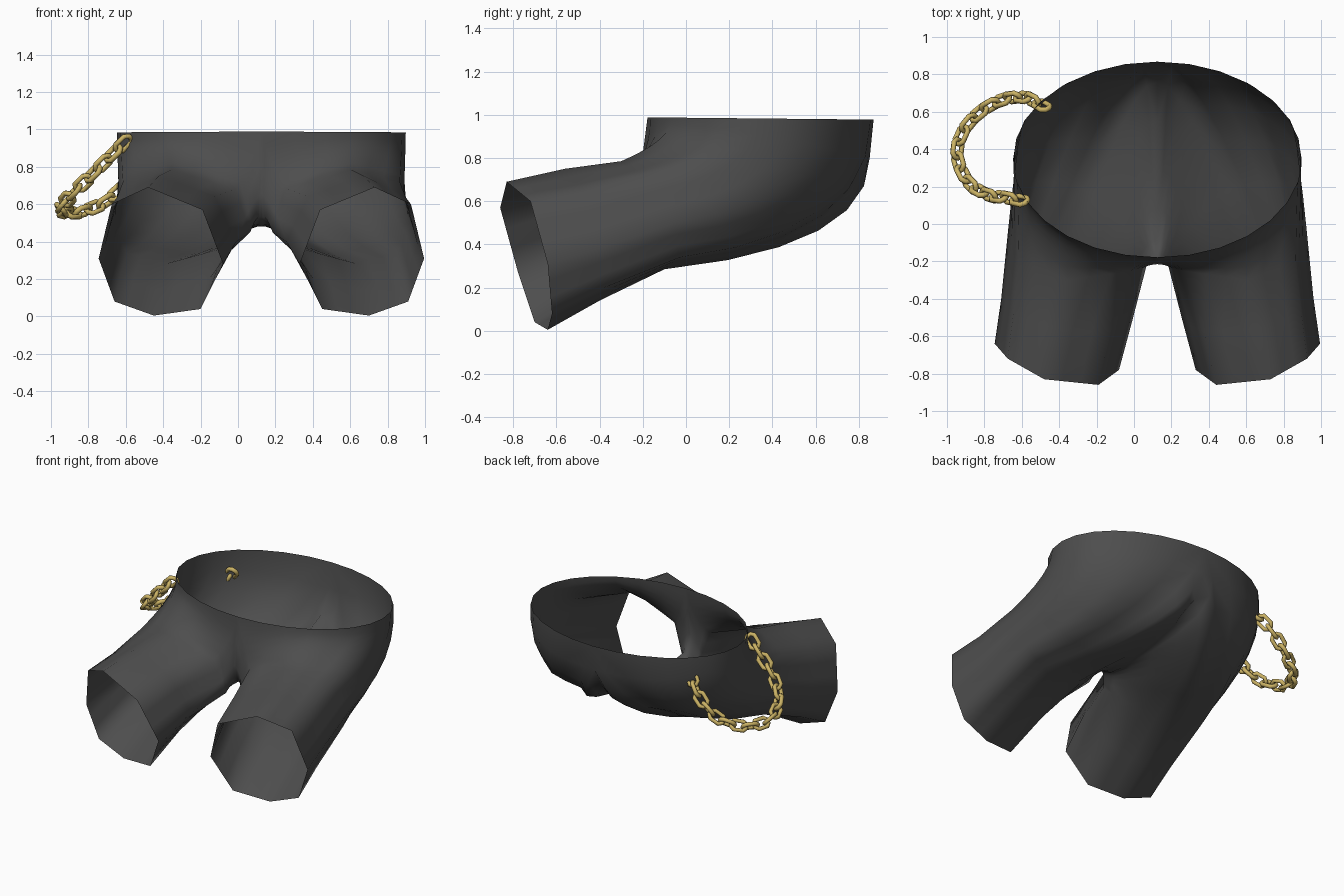
import bpy, bmesh, math
from mathutils import Vector, Quaternion

if "Cube" in bpy.data.objects:
    bpy.data.objects.remove(bpy.data.objects["Cube"])


def material(name, rgb):
    m = bpy.data.materials.new(name)
    m.diffuse_color = (*rgb, 1)
    m.use_nodes = True
    m.node_tree.nodes["Principled BSDF"].inputs["Base Color"].default_value = m.diffuse_color
    return m


def make_object(name, bm, mat, angle):
    me = bpy.data.meshes.new(name)
    bm.to_mesh(me)
    bm.free()
    me.materials.append(mat)
    ob = bpy.data.objects.new(name, me)
    bpy.context.collection.objects.link(ob)
    bpy.ops.object.select_all(action='DESELECT')
    ob.select_set(True)
    bpy.context.view_layer.objects.active = ob
    bpy.ops.object.shade_smooth_by_angle(angle=math.radians(angle))
    return ob


cloth = material("charcoal cloth", (0.075, 0.075, 0.075))
gold = material("gold metal", (0.60, 0.45, 0.13))

# ---- Shorts: one half lofted from leg opening to waist and centre seam ----
# Octagonal leg sections: inner top, top, outer top, outer,
# outer bottom, bottom, inner bottom, inner
hem = [(.315, -.86, .57), (.605, -.83, .69), (.80, -.72, .60), (.87, -.64, .31),
       (.785, -.62, .08), (.575, -.64, .005), (.325, -.70, .04), (.205, -.78, .28)]
knee = [(.25, -.58, .64), (.55, -.56, .75), (.77, -.48, .64), (.835, -.40, .38),
        (.76, -.38, .20), (.55, -.40, .14), (.28, -.44, .20), (.135, -.52, .40)]
groin = [(.14, -.25, .68), (.48, -.30, .785), (.74, -.20, .72), (.80, -.05, .50),
         (.72, -.03, .34), (.50, -.10, .285), (.22, -.15, .36), (.06, -.23, .45)]


def refine(ring):
    pts = [Vector(p) for p in ring]
    return [pts[i].lerp(pts[(i + 1) % 8], j / 3) for i in range(8) for j in range(3)]


# Closing loop: half of the waist oval, then the centre seam under the crotch
waist = []
for i in range(15):
    a = math.radians(-90 + 180 * i / 14)
    y = .345 + .523 * math.sin(a)
    waist.append(Vector((.772 * math.cos(a) if 0 < i < 14 else 0, y, .988 - .01 * (y + .18))))
seam = [(.85, .80), (.76, .65), (.55, .55), (.30, .50), (.08, .48),
        (-.08, .48), (-.18, .53), (-.215, .66), (-.20, .82)]
final = waist + [Vector((0, y, z)) for y, z in seam]

g_ring = refine(groin)
rings = [refine(hem), refine(knee), g_ring]
STEPS = 6
for s in range(1, STEPS + 1):
    t = s / STEPS
    ring = []
    for g, f in zip(g_ring, final):
        c = Vector((f.x + .4 * (g.x - f.x), f.y, g.z + .1))
        ring.append(g * (1 - t) ** 2 + c * 2 * t * (1 - t) + f * t * t)
    rings.append(ring)

bm = bmesh.new()
loops = [[bm.verts.new(p) for p in r] for r in rings]
n = len(final)
for a, b in zip(loops, loops[1:]):
    for i in range(n):
        j = (i + 1) % n
        bm.faces.new((a[i], a[j], b[j], b[i]))
shorts = make_object("shorts", bm, cloth, 80)
shorts.location.x = .125
mod = shorts.modifiers.new("mirror", 'MIRROR')
mod.use_clip = True
mod.merge_threshold = .002

# ---- Hanging chain: alternating links along a smooth path ----
ctrl = [Vector(p) for p in [(-.585, .12, .95), (-.68, .14, .86), (-.79, .16, .75),
                            (-.89, .23, .65), (-.945, .37, .58), (-.91, .50, .555),
                            (-.82, .60, .565), (-.70, .665, .62), (-.58, .675, .73),
                            (-.47, .62, .85)]]
ext = [2 * ctrl[0] - ctrl[1]] + ctrl + [2 * ctrl[-1] - ctrl[-2]]
path = []
for p0, p1, p2, p3 in zip(ext, ext[1:], ext[2:], ext[3:]):
    for k in range(20):
        t = k / 20
        path.append(.5 * (2 * p1 + (p2 - p0) * t + (2 * p0 - 5 * p1 + 4 * p2 - p3) * t * t
                          + (3 * p1 - p0 - 3 * p2 + p3) * t ** 3))
path.append(ctrl[-1])
dist = [0]
for a, b in zip(path, path[1:]):
    dist.append(dist[-1] + (b - a).length)


def at(d):
    for i in range(1, len(path)):
        if dist[i] >= d:
            return path[i - 1].lerp(path[i], (d - dist[i - 1]) / (dist[i] - dist[i - 1]))
    return path[-1]


def add_link(bm, centre, rot, major=8, minor=6, rad=.034, wire=.0145, stretch=.018):
    grid = []
    for i in range(major):
        a = 2 * math.pi * (i + .5) / major
        u = Vector((math.cos(a), math.sin(a), 0))
        mid = u * rad + Vector((math.copysign(stretch, u.x), 0, 0))
        row = []
        for j in range(minor):
            b = 2 * math.pi * j / minor
            p = mid + u * wire * math.cos(b) + Vector((0, 0, wire * math.sin(b)))
            row.append(bm.verts.new(centre + rot @ p))
        grid.append(row)
    for i in range(major):
        for j in range(minor):
            i2, j2 = (i + 1) % major, (j + 1) % minor
            bm.faces.new((grid[i][j], grid[i2][j], grid[i2][j2], grid[i][j2]))


bm = bmesh.new()
count = round(dist[-1] / .075)
for k in range(count):
    d = dist[-1] * (k + .5) / count
    tangent = at(d + .02) - at(d - .02)
    roll = Quaternion((1, 0, 0), math.radians(45 + 90 * (k % 2)))
    add_link(bm, at(d), tangent.to_track_quat('X', 'Z') @ roll)
make_object("belt_chain", bm, gold, 65)
